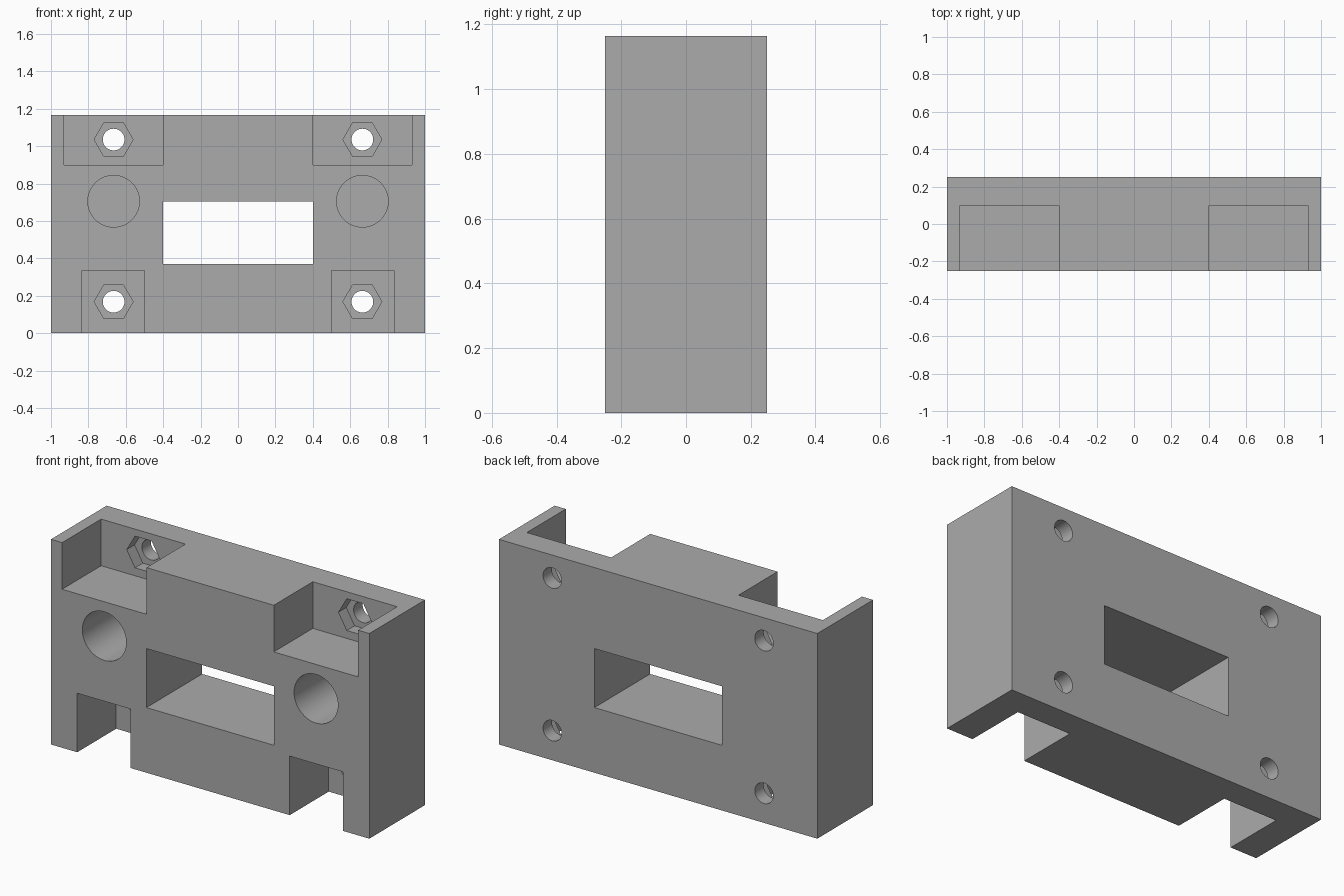
import bpy, bmesh
from math import cos, sin, tau

default = bpy.data.objects.get("Cube")
if default:
    bpy.data.objects.remove(default, do_unlink=True)

FRONT, BACK, TOP = -0.25, 0.25, 1.165
POCKET_BACK = 0.10
HEX_BACK = 0.17
OVER = 0.1  # overshoot so cutters pass cleanly through outer faces

grey = bpy.data.materials.new("grey plastic")
colour = (0.41, 0.41, 0.41, 1)
grey.diffuse_color = colour
grey.use_nodes = True
grey.node_tree.nodes["Principled BSDF"].inputs["Base Color"].default_value = colour


def prism(name, outline, y0, y1):
    """Extrude an (x, z) outline from y0 to y1."""
    bm = bmesh.new()
    face = bm.faces.new([bm.verts.new((x, y0, z)) for x, z in outline])
    grown = bmesh.ops.extrude_face_region(bm, geom=[face])["geom"]
    moved = [v for v in grown if isinstance(v, bmesh.types.BMVert)]
    bmesh.ops.translate(bm, verts=moved, vec=(0, y1 - y0, 0))
    bmesh.ops.recalc_face_normals(bm, faces=bm.faces)
    mesh = bpy.data.meshes.new(name)
    bm.to_mesh(mesh)
    bm.free()
    mesh.materials.append(grey)
    obj = bpy.data.objects.new(name, mesh)
    bpy.context.collection.objects.link(obj)
    return obj


def rect(x0, x1, z0, z1):
    return [(x0, z0), (x1, z0), (x1, z1), (x0, z1)]


def ring(x, z, radius, sides):
    return [(x + radius * cos(tau * i / sides), z + radius * sin(tau * i / sides))
            for i in range(sides)]


body = prism("mount_body", rect(-1, 1, 0, TOP), FRONT, BACK)


def cut(name, outline, y0, y1):
    cutter = prism(name, outline, y0, y1)
    cutter.hide_render = True
    mod = body.modifiers.new(name, "BOOLEAN")
    mod.operation = "DIFFERENCE"
    mod.solver = "EXACT"
    mod.object = cutter
    bpy.context.view_layer.objects.active = body
    bpy.ops.object.modifier_apply(modifier=mod.name)
    bpy.data.objects.remove(cutter, do_unlink=True)


# Central window
cut("window_cutter", rect(-0.4, 0.4, 0.37, 0.705), FRONT - OVER, BACK + OVER)

for side in (-1, 1):
    # Open pockets at the top and bottom edges
    cut("top_pocket_cutter", rect(side * 0.4, side * 0.93, 0.9, TOP + OVER),
        FRONT - OVER, POCKET_BACK)
    cut("bottom_pocket_cutter", rect(side * 0.5, side * 0.835, -OVER, 0.335),
        FRONT - OVER, POCKET_BACK)
    # Blind round socket
    cut("socket_cutter", ring(side * 0.665, 0.705, 0.138, 64), FRONT - OVER, POCKET_BACK)
    # Nut recesses and bolt holes
    for z in (0.168, 1.035):
        cut("nut_cutter", ring(side * 0.665, z, 0.104, 6), 0, HEX_BACK)
        cut("bolt_cutter", ring(side * 0.665, z, 0.058, 40), 0, BACK + OVER)

bpy.ops.object.select_all(action="DESELECT")
body.select_set(True)
bpy.context.view_layer.objects.active = body
bpy.ops.object.shade_smooth_by_angle()
